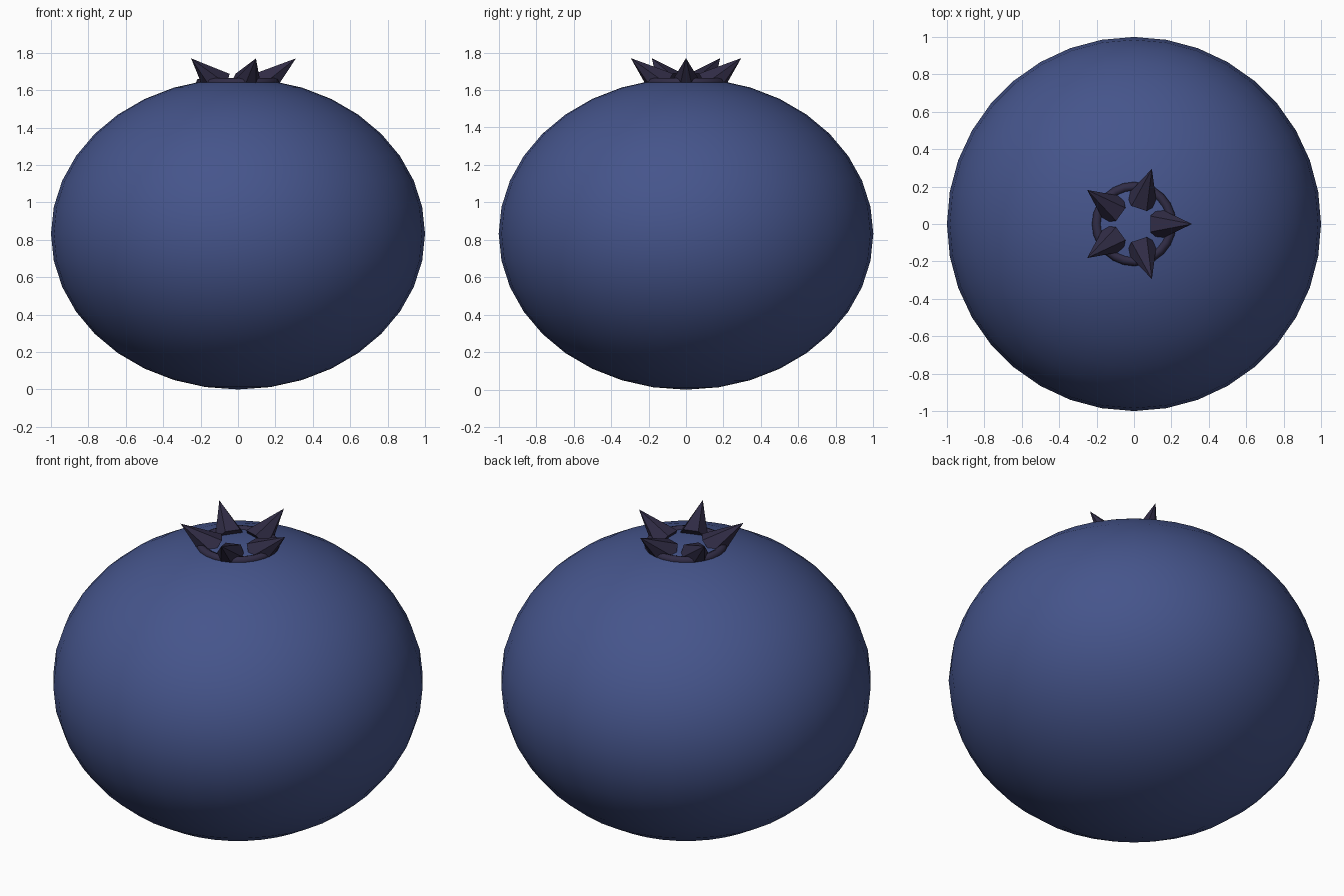
import bpy, math
from mathutils import Vector

if "Cube" in bpy.data.objects:
    bpy.data.objects.remove(bpy.data.objects["Cube"])


def material(name, rgb):
    m = bpy.data.materials.new(name)
    m.diffuse_color = (*rgb, 1.0)
    m.use_nodes = True
    m.node_tree.nodes["Principled BSDF"].inputs["Base Color"].default_value = m.diffuse_color
    return m


blue = material("berry blue", (0.06, 0.09, 0.26))
dark = material("crown dark purple", (0.03, 0.025, 0.06))


def finish(name, mat, smooth):
    ob = bpy.context.object
    ob.name = name
    ob.data.materials.append(mat)
    if smooth:
        bpy.ops.object.shade_smooth()
    else:
        bpy.ops.object.shade_flat()
    return ob


# Berry body: squashed sphere resting on the ground
HALF = 0.832
bpy.ops.mesh.primitive_uv_sphere_add(segments=36, ring_count=18, radius=1, location=(0, 0, HALF))
body = finish("berry_body", blue, True)
body.scale.z = HALF

# Thin ring sunk into the top
bpy.ops.mesh.primitive_torus_add(major_segments=24, minor_segments=8, major_radius=0.2,
                                 minor_radius=0.025, location=(0, 0, 1.64))
finish("crown_ring", dark, True)

# Five pointed crown leaves leaning outward
for i in range(5):
    a = i * math.tau / 5
    out = Vector((math.cos(a), math.sin(a), 0))
    base = out * 0.133 + Vector((0, 0, 1.63))
    tip = out * 0.31 + Vector((0, 0, 1.77))
    axis = tip - base
    bpy.ops.mesh.primitive_cone_add(vertices=6, radius1=0.085, radius2=0, depth=axis.length,
                                    location=(base + tip) / 2,
                                    rotation=(0, math.atan2(0.177, 0.14), a))
    finish(f"crown_leaf_{i + 1}", dark, False)
